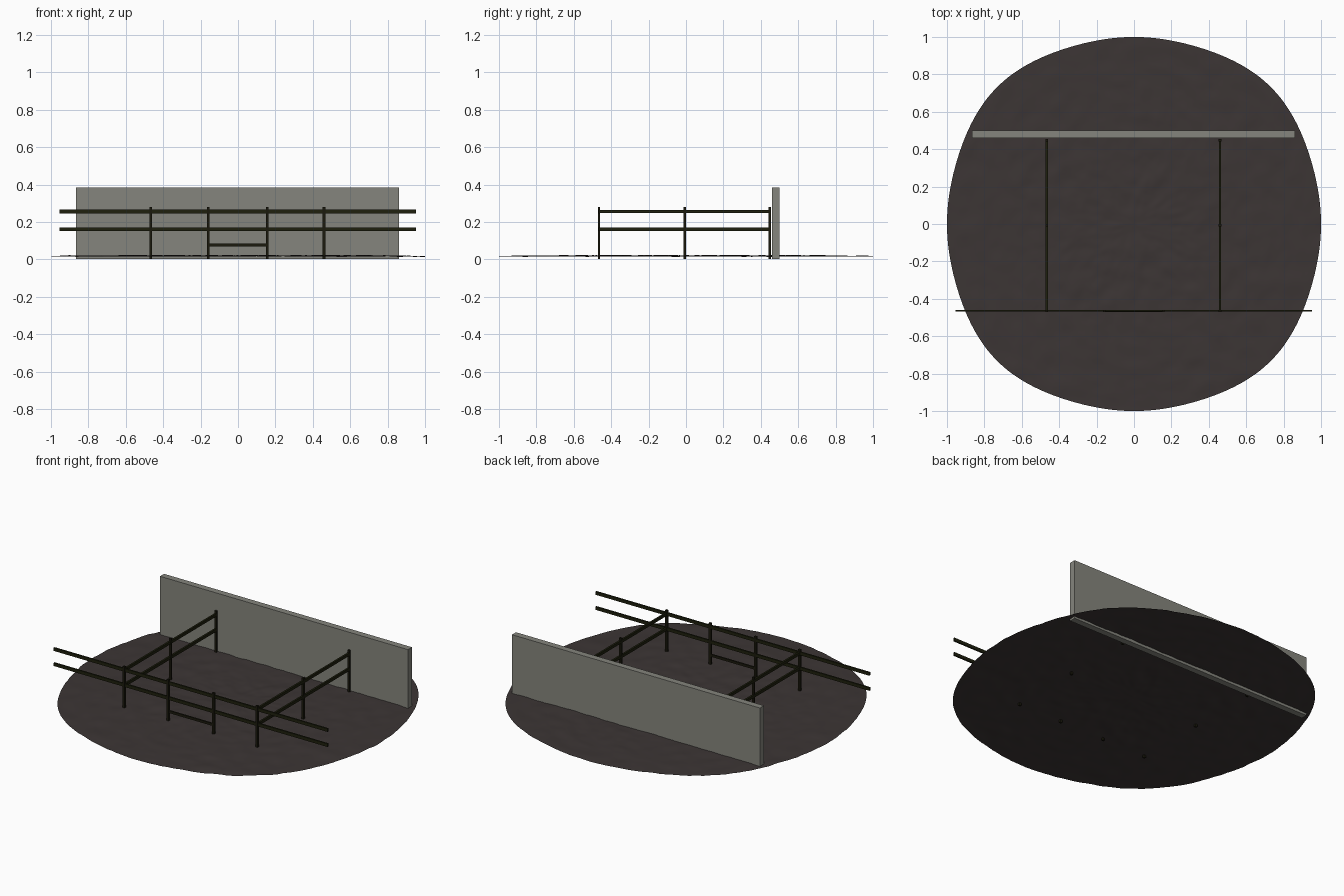
import bpy, bmesh, math
from mathutils import Vector, noise

if "Cube" in bpy.data.objects:
    bpy.data.objects.remove(bpy.data.objects["Cube"])


def material(name, rgb):
    m = bpy.data.materials.new(name)
    m.diffuse_color = (*rgb, 1)
    m.use_nodes = True
    m.node_tree.nodes["Principled BSDF"].inputs["Base Color"].default_value = m.diffuse_color
    return m


EARTH = material("dark earth", (0.045, 0.036, 0.035))
STONE = material("grey wall", (0.235, 0.235, 0.205))
WOOD = material("dark wood", (0.011, 0.010, 0.004))
RAIL = material("mossy rail", (0.013, 0.014, 0.004))


def box(name, lo, hi, mat):
    bm = bmesh.new()
    bmesh.ops.create_cube(bm, size=1)
    for v in bm.verts:
        v.co = Vector([(lo[i] + hi[i]) / 2 + v.co[i] * (hi[i] - lo[i]) for i in range(3)])
    me = bpy.data.meshes.new(name)
    bm.to_mesh(me)
    bm.free()
    me.materials.append(mat)
    ob = bpy.data.objects.new(name, me)
    bpy.context.collection.objects.link(ob)
    return ob


# Rough ground sheet: concentric rings, slightly squared outline
RINGS, SEG = 50, 160
bm = bmesh.new()


def ground_vert(r, a):
    edge = 1 + 0.035 * abs(math.sin(2 * a)) ** 4
    x, y = r * edge * math.cos(a), r * edge * math.sin(a)
    z = 0.020 + 0.005 * noise.noise(Vector((x * 11, y * 11, 3)))
    z += 0.0025 * noise.noise(Vector((x * 27, y * 27, 8)))
    return bm.verts.new((x, y, z - 0.003 * r ** 6))


centre = ground_vert(0, 0)
prev = None
for i in range(1, RINGS + 1):
    ring = [ground_vert(i / RINGS, math.tau * j / SEG) for j in range(SEG)]
    for j in range(SEG):
        k = (j + 1) % SEG
        if prev is None:
            bm.faces.new((centre, ring[j], ring[k]))
        else:
            bm.faces.new((prev[j], ring[j], ring[k], prev[k]))
    prev = ring
for f in bm.faces:
    f.smooth = True
me = bpy.data.meshes.new("ground")
bm.to_mesh(me)
bm.free()
me.materials.append(EARTH)
bpy.context.collection.objects.link(bpy.data.objects.new("ground", me))

# Back wall
box("back_wall", (-0.865, 0.46, 0.003), (0.862, 0.50, 0.385), STONE)

# Fence posts: front row of four, two more down each side
FRONT, MID, BACK = -0.465, -0.007, 0.448
posts = [(x, FRONT) for x in (-0.466, -0.16, 0.156, 0.46)]
posts += [(x, y) for x in (-0.466, 0.46) for y in (MID, BACK)]
for x, y in posts:
    box("fence_post", (x - 0.007, y - 0.006, 0.003), (x + 0.007, y + 0.006, 0.28), WOOD)

# Two rail levels along the front and both sides
for z in (0.161, 0.256):
    box("front_rail", (-0.955, FRONT - 0.004, z - 0.01), (0.952, FRONT + 0.006, z + 0.01), RAIL)
    for x in (-0.466, 0.46):
        box("side_rail", (x - 0.006, FRONT, z - 0.009), (x + 0.006, 0.455, z + 0.009), RAIL)

# Low bar across the gateway
box("gate_bar", (-0.16, FRONT - 0.005, 0.07), (0.156, FRONT + 0.005, 0.085), WOOD)
